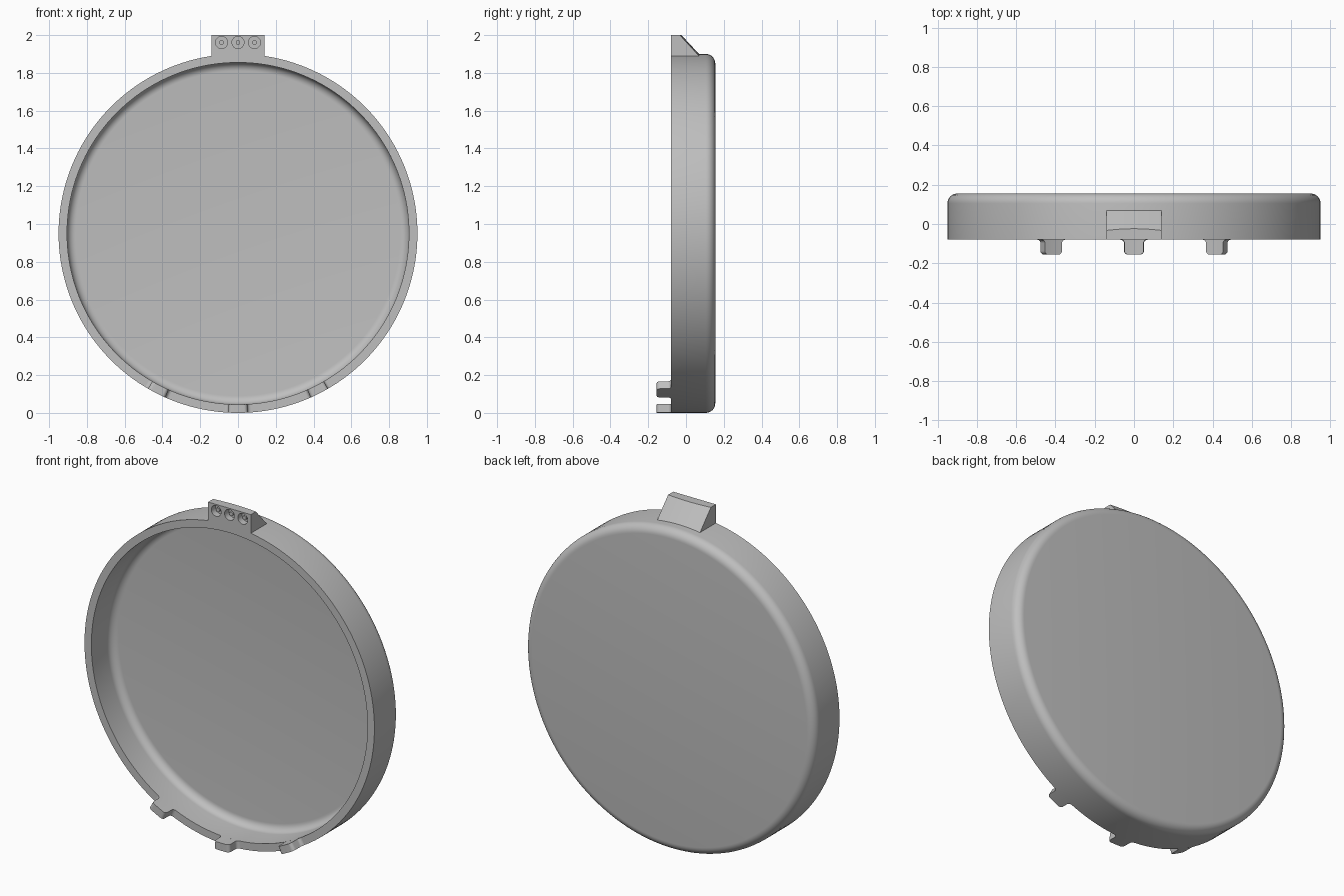
import bpy, bmesh
from math import sin, cos, pi, sqrt, radians

old = bpy.data.objects.get("Cube")
if old:
    bpy.data.objects.remove(old, do_unlink=True)

R_OUT, R_IN, CZ = 0.95, 0.905, 0.95
FRONT, BACK, FLOOR = -0.08, 0.155, 0.11

grey = bpy.data.materials.new("plain_grey")
grey.use_nodes = True
grey.diffuse_color = (0.52, 0.52, 0.52, 1)
grey.node_tree.nodes["Principled BSDF"].inputs["Base Color"].default_value = (0.52, 0.52, 0.52, 1)


def finish(name, bm, angle=30):
    bmesh.ops.recalc_face_normals(bm, faces=bm.faces)
    mesh = bpy.data.meshes.new(name)
    bm.to_mesh(mesh)
    bm.free()
    mesh.materials.append(grey)
    ob = bpy.data.objects.new(name, mesh)
    bpy.context.collection.objects.link(ob)
    smooth(ob, angle)
    return ob


def smooth(ob, angle=30):
    bpy.ops.object.select_all(action='DESELECT')
    ob.select_set(True)
    bpy.context.view_layer.objects.active = ob
    bpy.ops.object.shade_smooth_by_angle(angle=radians(angle))


def arc(cx, cy, r, a0, a1, n=8):
    return [(cx + r * cos(radians(a0 + (a1 - a0) * i / n)),
             cy + r * sin(radians(a0 + (a1 - a0) * i / n))) for i in range(n + 1)]


def loft(bm, sections):
    """Skin equal closed sections and cap both ends."""
    rings = [[bm.verts.new(p) for p in s] for s in sections]
    n = len(rings[0])
    for a, b in zip(rings, rings[1:]):
        for i in range(n):
            j = (i + 1) % n
            bm.faces.new((a[i], a[j], b[j], b[i]))
    bm.faces.new(rings[0])
    bm.faces.new(rings[-1])


# Round shallow cover: (radius, y) profile turned around the y axis
profile = arc(R_OUT - 0.05, BACK - 0.05, 0.05, 90, 0)
profile += [(R_OUT, FRONT), (R_IN, FRONT)]
profile += arc(R_IN - 0.045, FLOOR - 0.045, 0.045, 0, 90)
SEG = 160
bm = bmesh.new()
rings = [[bm.verts.new((r * sin(2 * pi * k / SEG), y, CZ + r * cos(2 * pi * k / SEG)))
          for k in range(SEG)] for r, y in profile]
for a, b in zip(rings, rings[1:]):
    for k in range(SEG):
        m = (k + 1) % SEG
        bm.faces.new((a[k], a[m], b[m], b[k]))
bm.faces.new(rings[0])
bm.faces.new(rings[-1])
finish("round_cover", bm)

# Connector block: flat top, conical sloping back, base following the cover
bm = bmesh.new()
sections = []
for i in range(13):
    x = -0.14 + 0.28 * i / 12
    base = CZ + sqrt((R_OUT - 0.001) ** 2 - x * x)
    slope_y = 0.07 - 0.94 * (sqrt(x * x + (2 - CZ) ** 2) - R_OUT)
    sections.append([(x, FRONT, base), (x, FRONT, 2), (x, slope_y, 2), (x, 0.07, base)])
loft(bm, sections)
block = finish("connector_block", bm)


def cylinder_y(name, x, z, r, y0, y1):
    bm = bmesh.new()
    loft(bm, [[(x + r * cos(2 * pi * k / 32), y, z + r * sin(2 * pi * k / 32))
               for k in range(32)] for y in (y0, y1)])
    return finish(name, bm)


# Three round sockets with a small pin in each
PIN_Z, SOCKET_END = 1.961, FRONT + 0.04
for side, x in (("right", -0.087), ("middle", 0), ("left", 0.087)):
    cutter = cylinder_y(side + "_socket_cutter", x, PIN_Z, 0.032, FRONT - 0.05, SOCKET_END)
    cutter.hide_render = True
    cutter.hide_viewport = True
    cut = block.modifiers.new(side + "_socket", 'BOOLEAN')
    cut.operation = 'DIFFERENCE'
    cut.solver = 'EXACT'
    cut.object = cutter
    cylinder_y(side + "_pin", x, PIN_Z, 0.012, FRONT + 0.015, SOCKET_END + 0.002)

# Bake the sockets into the block and drop the cutters
bpy.context.view_layer.update()
baked = bpy.data.meshes.new_from_object(block.evaluated_get(bpy.context.evaluated_depsgraph_get()))
block.modifiers.clear()
block.data = baked
for ob in [o for o in bpy.data.objects if o.name.endswith("_socket_cutter")]:
    bpy.data.objects.remove(ob, do_unlink=True)
smooth(block)

# Locating tabs on the lower rim: flared root, rounded tip
HALF, TIP, FIL = 0.05, -0.155, 0.018
rows = arc(HALF + FIL, FRONT - FIL, FIL, 90, 180, 6)
rows += arc(HALF - FIL, TIP + FIL, FIL, 0, -90, 6)
for side, centre in (("right", -27), ("middle", 0), ("left", 27)):
    bm = bmesh.new()
    sections = []
    for half, y in rows:
        ring = []
        for r, order in ((R_IN, range(-3, 4)), (R_OUT, range(3, -4, -1))):
            for k in order:
                a = radians(centre) + half * k / 3 / 0.928
                ring.append((r * sin(a), y, CZ - r * cos(a)))
        sections.append(ring)
    loft(bm, sections)
    finish(side + "_rim_tab", bm)
